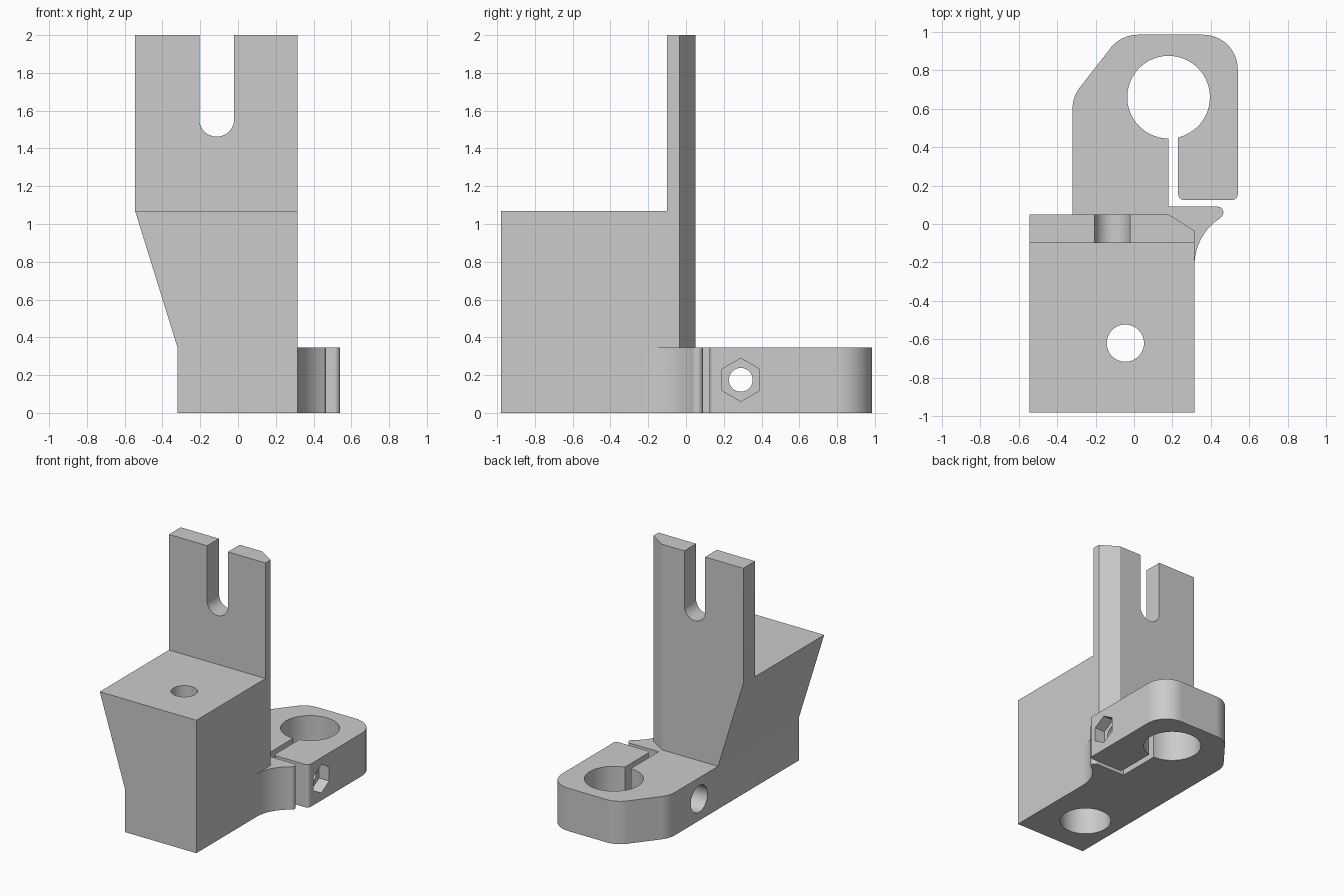
import bpy, bmesh
from math import cos, sin, radians

cube = bpy.data.objects.get("Cube")
if cube:
    bpy.data.objects.remove(cube, do_unlink=True)

grey = bpy.data.materials.new("plain grey")
grey.use_nodes = True
colour = (0.6, 0.6, 0.6, 1)
grey.diffuse_color = colour
grey.node_tree.nodes["Principled BSDF"].inputs["Base Color"].default_value = colour


def arc(u, v, r, start, end, steps=10):
    """Points along an arc, angles in degrees."""
    angles = [radians(start + (end - start) * i / steps) for i in range(steps + 1)]
    return [(u + r * cos(a), v + r * sin(a)) for a in angles]


def circle(u, v, r, sides=48, turn=0):
    return arc(u, v, r, turn, turn + 360, sides)[:-1]


def prism(name, outline, axis, low, high):
    """Extrude a flat outline along one axis."""
    place = {"x": lambda u, v, w: (w, u, v),
             "y": lambda u, v, w: (u, w, v),
             "z": lambda u, v, w: (u, v, w)}[axis]
    bm = bmesh.new()
    ends = [[bm.verts.new(place(u, v, w)) for u, v in outline] for w in (low, high)]
    bm.faces.new(ends[0])
    bm.faces.new(ends[1])
    count = len(outline)
    for i in range(count):
        j = (i + 1) % count
        bm.faces.new((ends[0][i], ends[0][j], ends[1][j], ends[1][i]))
    bmesh.ops.recalc_face_normals(bm, faces=bm.faces[:])
    mesh = bpy.data.meshes.new(name)
    bm.to_mesh(mesh)
    bm.free()
    mesh.materials.append(grey)
    obj = bpy.data.objects.new(name, mesh)
    bpy.context.collection.objects.link(obj)
    return obj


def combine(target, tool, operation="DIFFERENCE"):
    """Apply a boolean and discard the tool."""
    mod = target.modifiers.new("combine", "BOOLEAN")
    mod.operation = operation
    mod.solver = "EXACT"
    mod.object = tool
    bpy.context.view_layer.objects.active = target
    bpy.ops.object.modifier_apply(modifier=mod.name)
    bpy.data.objects.remove(tool, do_unlink=True)


# Block and upright plate, with the open slot in the outline
front, back, left, right = -0.98, 0.05, -0.545, 0.315
clamp_top, block_top = 0.345, 1.07
profile = [(-0.32, 0), (right, 0), (right, 2), (-0.02, 2)]
profile += arc(-0.1125, 1.555, 0.0925, 0, -180, 20)
profile += [(-0.205, 2), (left, 2), (left, block_top), (-0.32, clamp_top)]
bracket = prism("mounting_bracket", profile, "y", front, back)

# Clear the space in front of the plate, and chamfer its back corner
combine(bracket, prism("front_cutter", [(-1, block_top), (1, block_top), (1, 3), (-1, 3)],
                       "y", -2, -0.1))
combine(bracket, prism("chamfer_cutter", [(0.045, 0.135), (0.45, -0.12), (0.5, 0.2)],
                       "z", -1, 3))

# Split clamp ring with its slit and the curved gusset
ring = [(-0.25, 0), (-0.32, back)]
ring += arc(-0.14, 0.6, 0.18, 180, 141)
ring += arc(0.02, 0.805, 0.18, 141, 90)
ring += arc(0.36, 0.805, 0.18, 90, 0, 16)
ring += arc(0.51, 0.155, 0.03, 0, -90, 8)
ring += arc(0.26, 0.155, 0.03, -90, -180, 8)
ring += arc(0.18, 0.66, 0.215, -76.6, 270, 60)
ring += [(0.18, 0.09)]
ring += arc(0.435, 0.06, 0.03, 90, -58, 10)
ring += arc(0.608, -0.215, 0.293, 121.5, 180, 14)
ring += [(0.2, -0.3)]
combine(bracket, prism("clamp_ring", ring, "z", 0, clamp_top), "UNION")

# Vertical mounting hole, wider below
combine(bracket, prism("mount_hole", circle(-0.045, -0.62, 0.097), "z", -1, 2))
combine(bracket, prism("mount_bore", circle(-0.045, -0.62, 0.19), "z", -1, 0.8))

# Clamp screw: through hole, head bore and hexagonal nut pocket
y, z = 0.29, 0.175
combine(bracket, prism("screw_hole", circle(y, z, 0.063, 32), "x", -1, 1))
combine(bracket, prism("head_bore", circle(y, z, 0.107), "x", -1, 0))
combine(bracket, prism("nut_pocket", circle(y, z, 0.114, 6, 30), "x", 0.45, 1))

# Smooth the round walls and keep flat faces flat
bpy.ops.object.select_all(action="DESELECT")
bracket.select_set(True)
bpy.context.view_layer.objects.active = bracket
bpy.ops.object.shade_smooth_by_angle(angle=radians(20))
weighted = bracket.modifiers.new("flat faces", "WEIGHTED_NORMAL")
weighted.keep_sharp = True
